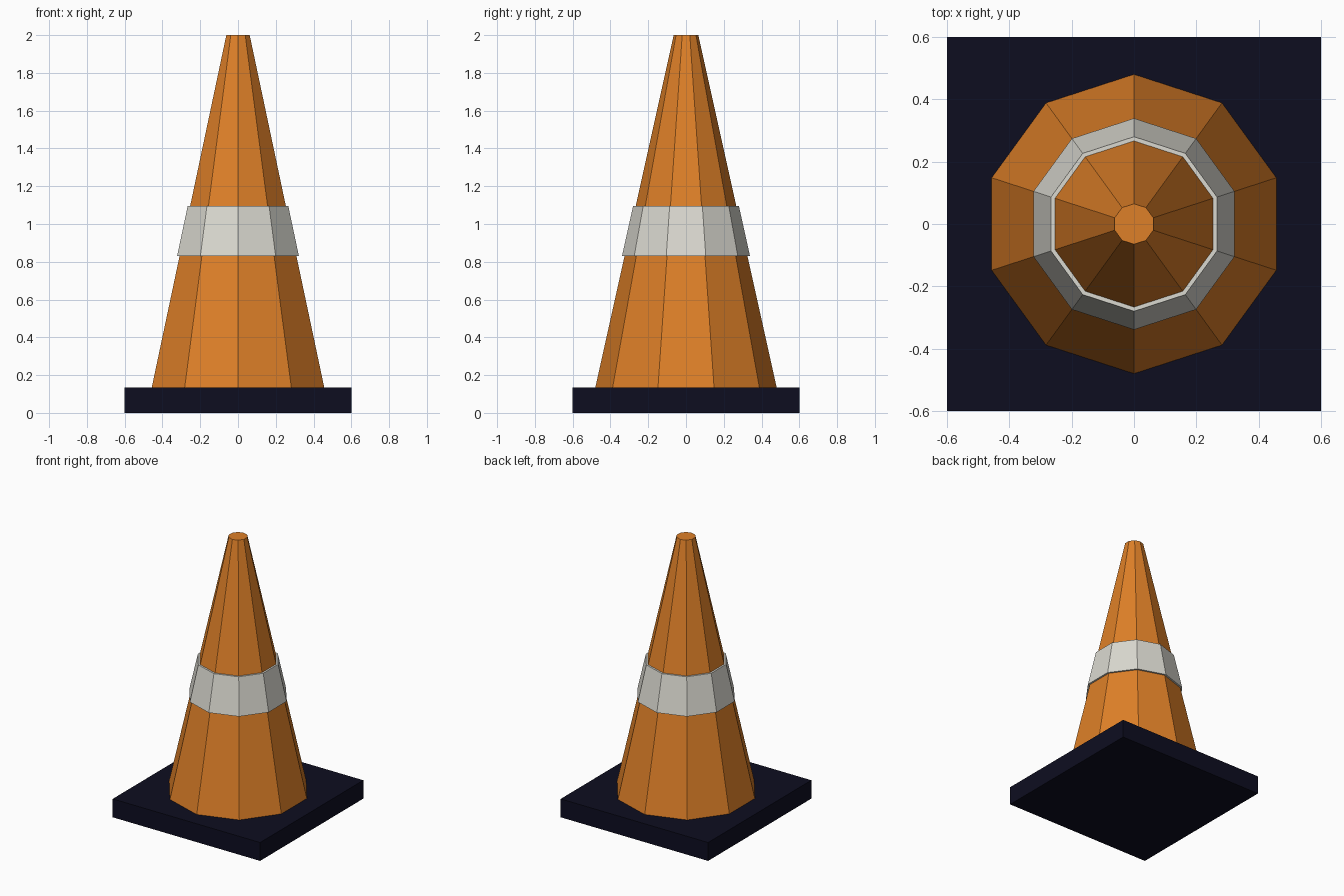
import bpy, bmesh, math

if "Cube" in bpy.data.objects:
    bpy.data.objects.remove(bpy.data.objects["Cube"])

SIDES = 10


def material(name, color):
    m = bpy.data.materials.new(name)
    m.diffuse_color = (*color, 1.0)
    m.use_nodes = True
    m.node_tree.nodes["Principled BSDF"].inputs["Base Color"].default_value = m.diffuse_color
    return m


def finish(bm, name, mat):
    bmesh.ops.recalc_face_normals(bm, faces=bm.faces)
    me = bpy.data.meshes.new(name)
    bm.to_mesh(me)
    bm.free()
    me.materials.append(mat)
    ob = bpy.data.objects.new(name, me)
    bpy.context.collection.objects.link(ob)
    return ob


def lathe(name, profile, mat, closed=False):
    """Flat-sided revolve of (radius, z) points, with a corner on the +y axis."""
    bm = bmesh.new()
    rings = []
    for r, z in profile:
        angles = [math.pi / 2 + 2 * math.pi * i / SIDES for i in range(SIDES)]
        rings.append([bm.verts.new((r * math.cos(a), r * math.sin(a), z)) for a in angles])
    pairs = list(zip(rings, rings[1:]))
    if closed:
        pairs.append((rings[-1], rings[0]))
    else:
        bm.faces.new(rings[0])
        bm.faces.new(rings[-1])
    for a, b in pairs:
        for i in range(SIDES):
            j = (i + 1) % SIDES
            bm.faces.new((a[i], a[j], b[j], b[i]))
    return finish(bm, name, mat)


orange = material("orange", (0.73, 0.214, 0.021))
white = material("off white", (0.70, 0.69, 0.63))
black = material("blue black", (0.004, 0.004, 0.0144))

# Square base slab
bm = bmesh.new()
bmesh.ops.create_cube(bm, size=1)
bmesh.ops.scale(bm, vec=(1.2, 1.2, 0.135), verts=bm.verts)
bmesh.ops.translate(bm, vec=(0, 0, 0.0675), verts=bm.verts)
finish(bm, "base", black)

# Tapered body
lathe("cone_body", [(0.48, 0.135), (0.065, 2.0)], orange)

# Raised reflective collar
lathe("reflective_band",
      [(0.325, 0.83), (0.339, 0.83), (0.28, 1.095), (0.266, 1.095)],
      white, closed=True)
